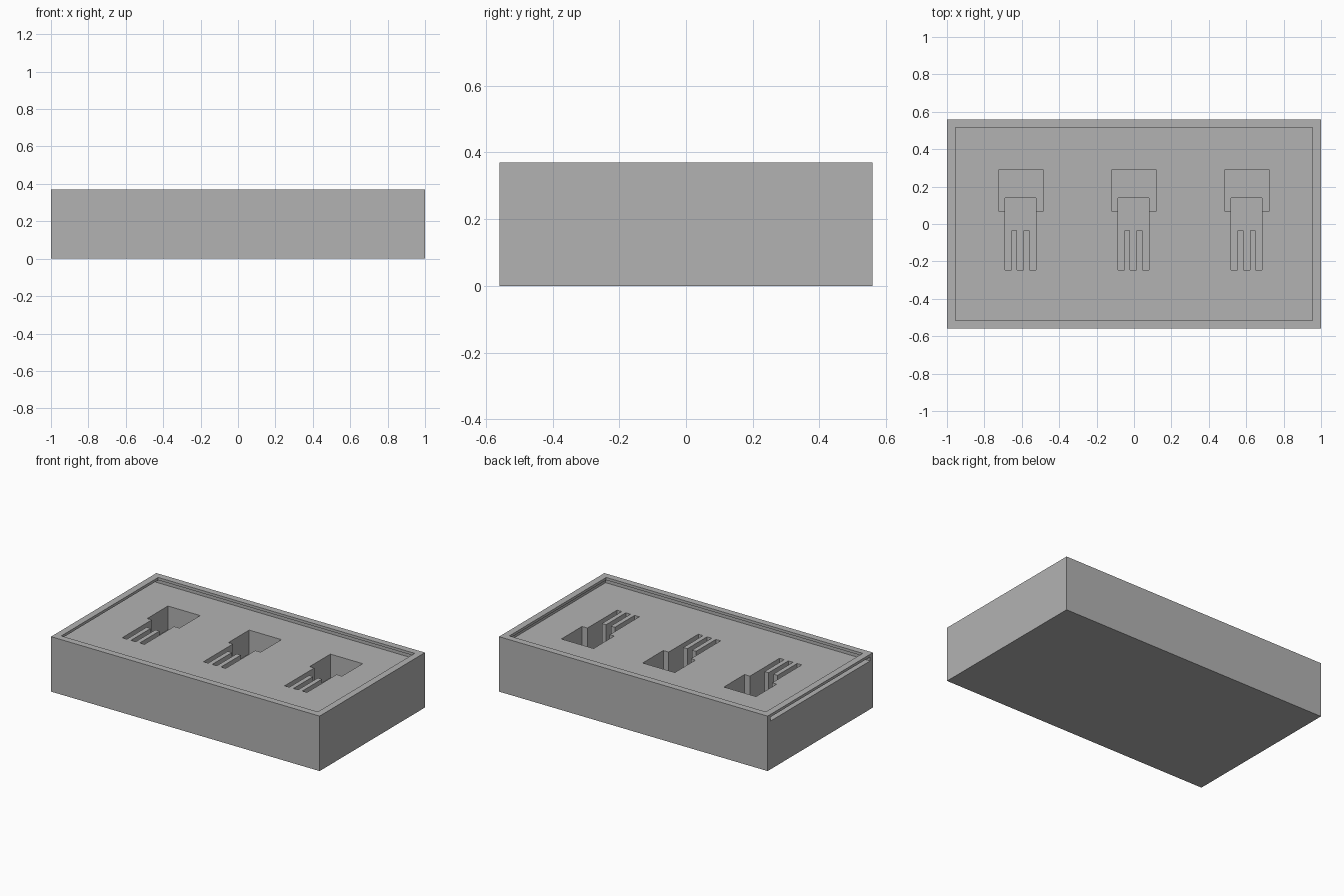
import bpy
import bmesh

# Remove the default cube
default_cube = bpy.data.objects.get("Cube")
if default_cube:
    bpy.data.objects.remove(default_cube, do_unlink=True)

# Single flat grey
grey = bpy.data.materials.new("light_grey")
grey.use_nodes = True
colour = (0.45, 0.45, 0.45, 1)
grey.diffuse_color = colour
grey.node_tree.nodes["Principled BSDF"].inputs["Base Color"].default_value = colour


def prism(name, outline, z0, z1):
    """Extrude a flat outline from z0 up to z1."""
    bm = bmesh.new()
    face = bm.faces.new([bm.verts.new((x, y, z0)) for x, y in outline])
    top = bmesh.ops.extrude_face_region(bm, geom=[face])["geom"]
    moved = [g for g in top if isinstance(g, bmesh.types.BMVert)]
    bmesh.ops.translate(bm, vec=(0, 0, z1 - z0), verts=moved)
    bmesh.ops.recalc_face_normals(bm, faces=bm.faces[:])
    mesh = bpy.data.meshes.new(name)
    bm.to_mesh(mesh)
    bm.free()
    mesh.materials.append(grey)
    obj = bpy.data.objects.new(name, mesh)
    bpy.context.scene.collection.objects.link(obj)
    return obj


def rect(x0, x1, y0, y1):
    return [(x0, y0), (x1, y0), (x1, y1), (x0, y1)]


def cut(target, name, outline, z0, z1):
    """Subtract a hidden prism from the target."""
    cutter = prism(name, outline, z0, z1)
    cutter.hide_render = True
    cutter.hide_set(True)
    mod = target.modifiers.new(name, 'BOOLEAN')
    mod.operation = 'DIFFERENCE'
    mod.solver = 'EXACT'
    mod.object = cutter


def comb(cx):
    """Outline of the stem with three prongs pointing to the front."""
    half, prong, gap = 0.083, 0.035, 0.0305
    points = [(cx + half, 0.14), (cx - half, 0.14)]
    x = cx - half
    for i in range(3):
        points += [(x, -0.245), (x + prong, -0.245)]
        if i < 2:
            points += [(x + prong, -0.035), (x + prong + gap, -0.035)]
        x += prong + gap
    return points


# Solid tray block
tray = prism("tray_body", rect(-1, 1, -0.56, 0.56), 0, 0.37)

# Lid opening, and the wider lid groove that runs out through the right end
cut(tray, "lid_opening_cutter", rect(-0.955, 0.955, -0.515, 0.515), 0.335, 0.45)
cut(tray, "lid_groove_cutter", rect(-1.1, 0.97, -0.53, 0.53), 0.325, 0.352)

# Three pockets: a wide head and a deeper pronged stem
for side, cx in (("right", -0.605), ("middle", 0), ("left", 0.605)):
    cut(tray, side + "_head_cutter", rect(cx - 0.12, cx + 0.12, 0.07, 0.29), 0.165, 0.34)
    cut(tray, side + "_stem_cutter", comb(cx - 0.003), 0.07, 0.342)

# Apply the cuts, then drop the cutters
bpy.context.view_layer.update()
depsgraph = bpy.context.evaluated_depsgraph_get()
finished = bpy.data.meshes.new_from_object(tray.evaluated_get(depsgraph))
cutters = [m.object for m in tray.modifiers]
tray.modifiers.clear()
tray.data = finished
for cutter in cutters:
    bpy.data.objects.remove(cutter, do_unlink=True)
